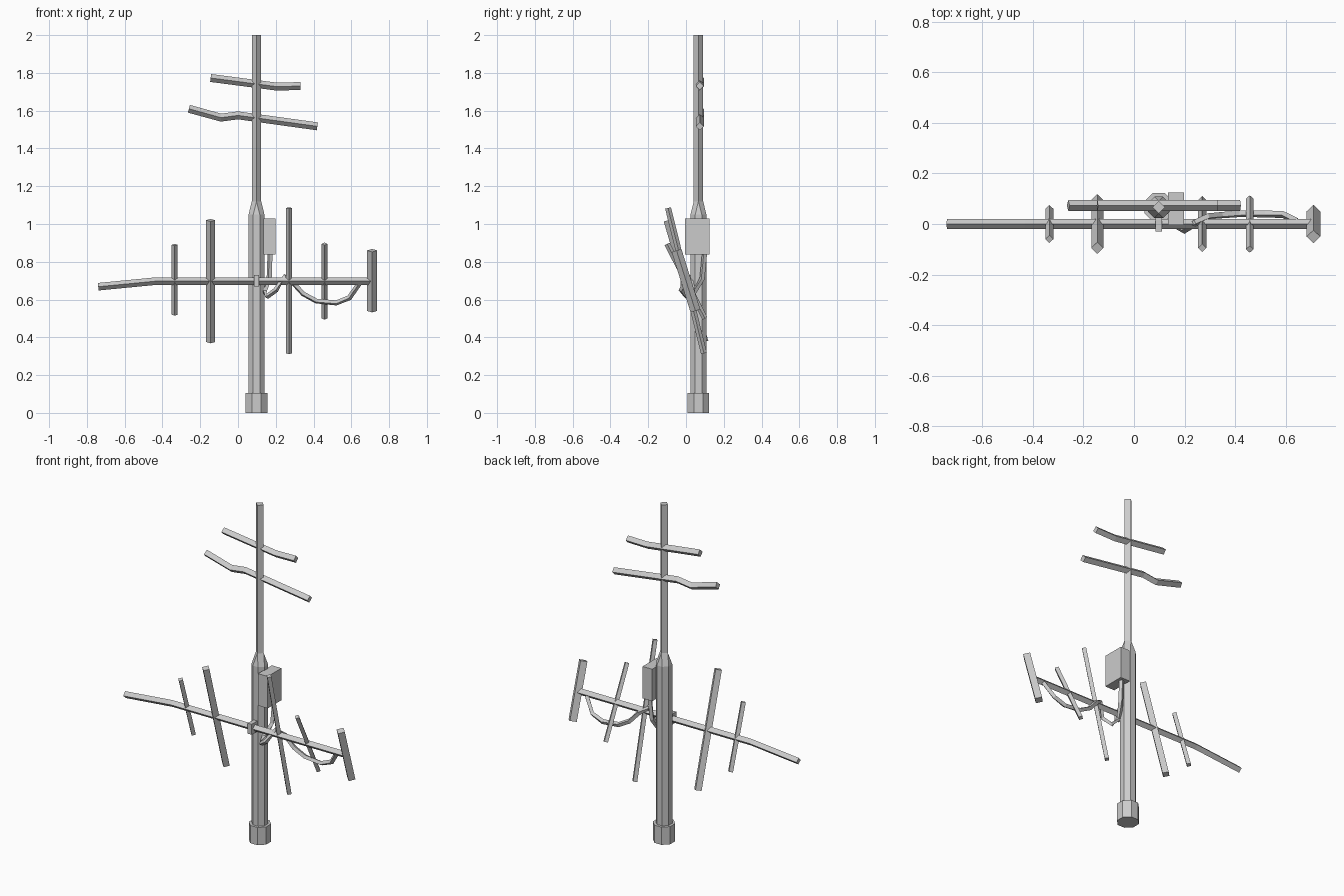
import bpy, bmesh, math
from mathutils import Vector

if "Cube" in bpy.data.objects:
    bpy.data.objects.remove(bpy.data.objects["Cube"])


def finish(bm, name):
    bmesh.ops.remove_doubles(bm, verts=bm.verts[:], dist=0.0005)
    bmesh.ops.recalc_face_normals(bm, faces=bm.faces[:])
    me = bpy.data.meshes.new(name)
    bm.to_mesh(me)
    bm.free()
    ob = bpy.data.objects.new(name, me)
    bpy.context.collection.objects.link(ob)
    return ob


def loft(bm, rings):
    rings = [[bm.verts.new(p) for p in ring] for ring in rings]
    n = len(rings[0])
    for a, b in zip(rings, rings[1:]):
        for i in range(n):
            j = (i + 1) % n
            bm.faces.new((a[i], a[j], b[j], b[i]))
    bm.faces.new(rings[0][::-1])
    bm.faces.new(rings[-1])


def tube(name, points, radius, ref=(0, 1, 0), sides=4):
    """Low-poly rod following a path, with one corner pointing along ref."""
    pts = [Vector(p) for p in points]
    rings = []
    for i, p in enumerate(pts):
        d_in = (p - pts[max(i - 1, 0)]).normalized()
        d_out = (pts[min(i + 1, len(pts) - 1)] - p).normalized()
        t = (d_in + d_out).normalized()
        r = Vector(ref)
        u = (r - t * r.dot(t)).normalized()
        v = t.cross(u)
        rings.append([p + radius * (u * math.cos(a) + v * math.sin(a))
                      for a in (2 * math.pi * k / sides for k in range(sides))])
    bm = bmesh.new()
    loft(bm, rings)
    return finish(bm, name)


def box(name, lo, hi):
    bm = bmesh.new()
    bmesh.ops.create_cube(bm, size=1)
    for v in bm.verts:
        v.co = [(a + b) / 2 + c * (b - a) for a, b, c in zip(lo, hi, v.co)]
    return finish(bm, name)


MX, MY = 0.098, 0.066


def octagon(apothem, z):
    r = apothem / math.cos(math.pi / 8)
    return [(MX + r * math.cos((k + 0.5) * math.pi / 4),
             MY + r * math.sin((k + 0.5) * math.pi / 4), z) for k in range(8)]


def diamond(r, z):
    # eight points collapsing in pairs onto four corners
    return [(MX + r * math.cos(a), MY + r * math.sin(a), z)
            for a in (((k + 1) // 2) * math.pi / 2 for k in range(8))]


# Mast: octagonal lower pole tapering to a square upper pole
bm = bmesh.new()
loft(bm, [octagon(0.042, 0.05), octagon(0.042, 1.05),
          diamond(0.025, 1.12), diamond(0.025, 2.0)])
finish(bm, "mast")

# Base collar
bm = bmesh.new()
loft(bm, [octagon(0.057, 0), octagon(0.057, 0.105)])
finish(bm, "base_collar")

# Bent upper cross arms
tube("upper_arm", [(-0.145, 0.073, 1.773), (0.2, 0.073, 1.728), (0.33, 0.073, 1.73)], 0.021)
tube("lower_arm", [(-0.26, 0.073, 1.61), (-0.09, 0.073, 1.563),
                   (0, 0.073, 1.575), (0.42, 0.073, 1.517)], 0.021)

# Antenna boom with drooping tail
tube("boom", [(-0.74, 0, 0.668), (-0.43, 0, 0.698), (0.71, 0, 0.698)], 0.02)

# Tilted antenna elements: x, bottom z, top z, half lean, radius
for i, (x, z0, z1, lean, r) in enumerate([
        (-0.335, 0.52, 0.89, 0.06, 0.016), (-0.145, 0.375, 1.02, 0.095, 0.024),
        (0.27, 0.315, 1.085, 0.095, 0.016), (0.458, 0.5, 0.895, 0.1, 0.015),
        (0.71, 0.54, 0.86, 0.05, 0.027)]):
    tube(f"element_{i + 1}", [(x, lean, z0), (x, -lean, z1)], r, ref=(1, 0, 0))

# Boom clamp and equipment box
box("boom_clamp", (0.085, -0.03, 0.668), (0.111, 0.03, 0.73))
box("equipment_box", (0.135, -0.004, 0.838), (0.198, 0.125, 1.028))

# Cable hanging from the box, looping over the boom to the far end
tube("cable", [(0.17, 0.1, 0.86), (0.165, 0.085, 0.71), (0.142, 0.045, 0.64),
               (0.155, 0, 0.617), (0.2, -0.025, 0.65), (0.245, 0.005, 0.722),
               (0.29, 0.03, 0.69), (0.345, 0.035, 0.63), (0.415, 0.04, 0.592),
               (0.52, 0.04, 0.582), (0.59, 0.037, 0.61), (0.645, 0.01, 0.69)],
     0.014, ref=(0.3, 0.9, 0.3))
